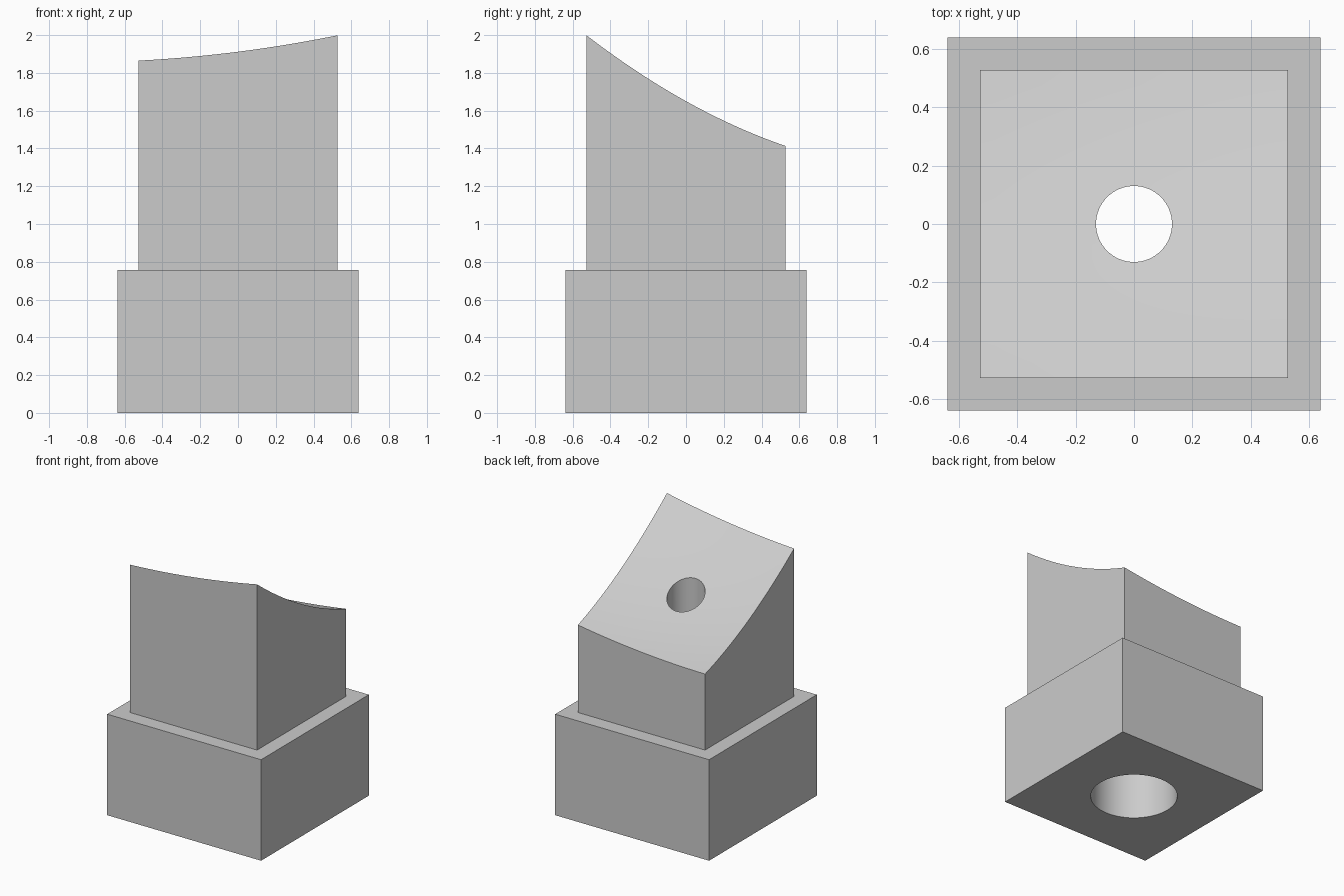
import bpy, bmesh, math

if "Cube" in bpy.data.objects:
    bpy.data.objects.remove(bpy.data.objects["Cube"], do_unlink=True)

BASE_HALF, BASE_TOP = 0.638, 0.757
COL_HALF = 0.527
BORE_R, POCKET_R = 0.13, 0.302

grey = bpy.data.materials.new("light_grey")
grey.use_nodes = True
grey.diffuse_color = (0.6, 0.6, 0.6, 1)
grey.node_tree.nodes["Principled BSDF"].inputs["Base Color"].default_value = (0.6, 0.6, 0.6, 1)


def finish(name, bm):
    """Turn a bmesh into a linked grey object."""
    bmesh.ops.recalc_face_normals(bm, faces=bm.faces)
    mesh = bpy.data.meshes.new(name)
    bm.to_mesh(mesh)
    bm.free()
    mesh.materials.append(grey)
    obj = bpy.data.objects.new(name, mesh)
    bpy.context.collection.objects.link(obj)
    return obj


def cylinder(name, radius, z0, z1):
    bm = bmesh.new()
    bmesh.ops.create_cone(bm, cap_ends=True, segments=64, radius1=radius,
                          radius2=radius, depth=z1 - z0)
    bmesh.ops.translate(bm, verts=bm.verts, vec=(0, 0, (z0 + z1) / 2))
    return finish(name, bm)


def saddle_height(x, y):
    """Tilted, gently hollow top of the column."""
    u, v = x / COL_HALF, y / COL_HALF
    return 1.575 + 0.055 * u - 0.281 * v + 0.02 * u * u + 0.056 * v * v - 0.012 * u * v


# Square base
bm = bmesh.new()
bmesh.ops.create_cube(bm, size=1)
for v in bm.verts:
    v.co = (v.co.x * 2 * BASE_HALF, v.co.y * 2 * BASE_HALF, (v.co.z + 0.5) * BASE_TOP)
body = finish("support_block", bm)

# Column with the hollow sloping top, sunk a little into the base
bm = bmesh.new()
bmesh.ops.create_grid(bm, x_segments=20, y_segments=20, size=COL_HALF)
top = list(bm.verts)
ext = bmesh.ops.extrude_face_region(bm, geom=list(bm.faces), use_keep_orig=True)
for g in ext["geom"]:
    if isinstance(g, bmesh.types.BMVert):
        g.co.z = BASE_TOP - 0.2
for v in top:
    v.co.z = saddle_height(v.co.x, v.co.y)
column = finish("column", bm)

# Bolt hole and the wider pocket underneath
bore = cylinder("bore_cutter", BORE_R, -0.2, 2.2)
pocket = cylinder("pocket_cutter", POCKET_R, -0.3, BASE_TOP)

bpy.context.view_layer.objects.active = body
for part, operation in ((column, "UNION"), (pocket, "DIFFERENCE"), (bore, "DIFFERENCE")):
    part.hide_render = True
    mod = body.modifiers.new(part.name, "BOOLEAN")
    mod.operation, mod.solver, mod.object = operation, "EXACT", part
    bpy.ops.object.modifier_apply(modifier=mod.name)
    bpy.data.objects.remove(part, do_unlink=True)

# Smooth curves, crisp edges
bpy.ops.object.select_all(action="DESELECT")
body.select_set(True)
bpy.ops.object.shade_smooth_by_angle(angle=math.radians(30))
